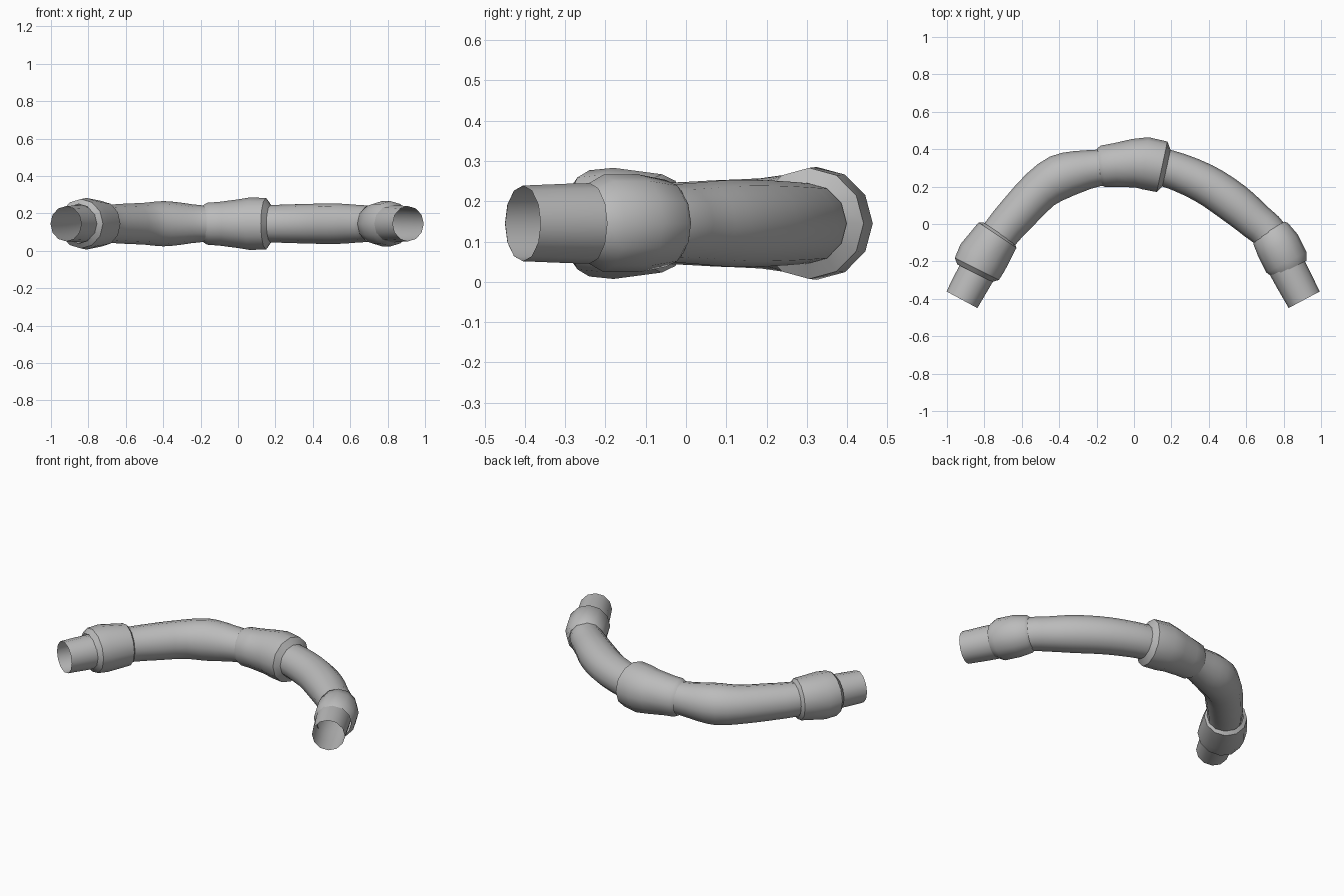
import bpy, bmesh, math
from mathutils import Vector

if "Cube" in bpy.data.objects:
    bpy.data.objects.remove(bpy.data.objects["Cube"], do_unlink=True)

AXIS_Z = 0.145
SIDES = 12

grey = bpy.data.materials.new("plain_grey")
grey.use_nodes = True
grey.diffuse_color = (0.5, 0.5, 0.5, 1)
grey.node_tree.nodes["Principled BSDF"].inputs["Base Color"].default_value = (0.5, 0.5, 0.5, 1)


def spline(points, steps):
    """Catmull-Rom through (x, y, radius) stations."""
    p = [Vector(q) for q in points]
    p = [2 * p[0] - p[1]] + p + [2 * p[-1] - p[-2]]
    out = []
    for a, b, c, d in zip(p, p[1:], p[2:], p[3:]):
        for i in range(steps):
            t = i / steps
            out.append(0.5 * (2 * b + (c - a) * t + (2 * a - 5 * b + 4 * c - d) * t * t
                              + (3 * b - a - 3 * c + d) * t ** 3))
    return out + [p[-2]]


def sweep(name, points, steps=1, start_lip=None, end_lip=None):
    """Round hose section; a lip closes the rim inward as a stepped ring."""
    path = spline(points, steps)
    rings = []
    for i, s in enumerate(path):
        a, b = path[max(i - 1, 0)], path[min(i + 1, len(path) - 1)]
        t = Vector((b.x - a.x, b.y - a.y, 0)).normalized()
        rings.append((Vector((s.x, s.y, AXIS_Z)), t, s.z))
    if start_lip:
        c, t, r = rings[0]
        rings.insert(0, (c - t * start_lip[1], t, start_lip[0]))
    if end_lip:
        c, t, r = rings[-1]
        rings.append((c + t * end_lip[1], t, end_lip[0]))
    bm = bmesh.new()
    loops = []
    for c, t, r in rings:
        side = Vector((-t.y, t.x, 0))
        loops.append([bm.verts.new(c + r * (side * math.cos(k * math.tau / SIDES)
                                            + Vector((0, 0, math.sin(k * math.tau / SIDES)))))
                      for k in range(SIDES)])
    for u, v in zip(loops, loops[1:]):
        for k in range(SIDES):
            n = (k + 1) % SIDES
            bm.faces.new((u[k], u[n], v[n], v[k]))
    bmesh.ops.recalc_face_normals(bm, faces=bm.faces)
    mesh = bpy.data.meshes.new(name)
    bm.to_mesh(mesh)
    bm.free()
    mesh.materials.append(grey)
    ob = bpy.data.objects.new(name, mesh)
    bpy.context.collection.objects.link(ob)
    bpy.ops.object.select_all(action="DESELECT")
    ob.select_set(True)
    bpy.context.view_layer.objects.active = ob
    bpy.ops.object.shade_smooth_by_angle(angle=math.radians(32))


# Hoses, open at the outer ends
sweep("right_hose", [(-.92, -.405, .094), (-.83, -.24, .1), (-.73, -.07, .1), (-.61, .07, .107),
                     (-.5, .185, .112), (-.4, .25, .121), (-.3, .28, .112), (-.19, .3, .098),
                     (0, .32, .098)], 2)
sweep("left_hose", [(0, .32, .098), (.17, .3, .1), (.37, .22, .106), (.53, .115, .108),
                    (.65, .015, .1), (.73, -.06, .097), (.82, -.235, .1), (.91, -.405, .094)], 3)

# Collars sleeved over the hoses
sweep("right_collar", [(-.84, -.24, .132), (-.81, -.18, .138), (-.73, -.06, .122)], 1,
      (.105, .025), (.1, .015))
sweep("middle_collar", [(-.165, .308, .112), (-.1, .315, .117), (0, .325, .13), (.06, .325, .14),
                        (.15, .306, .138)], 1, (.1, .02), (.1, .025))
sweep("left_collar", [(.73, -.05, .108), (.77, -.115, .121), (.815, -.205, .121)], 1,
      (.095, .015), (.1, .04))
